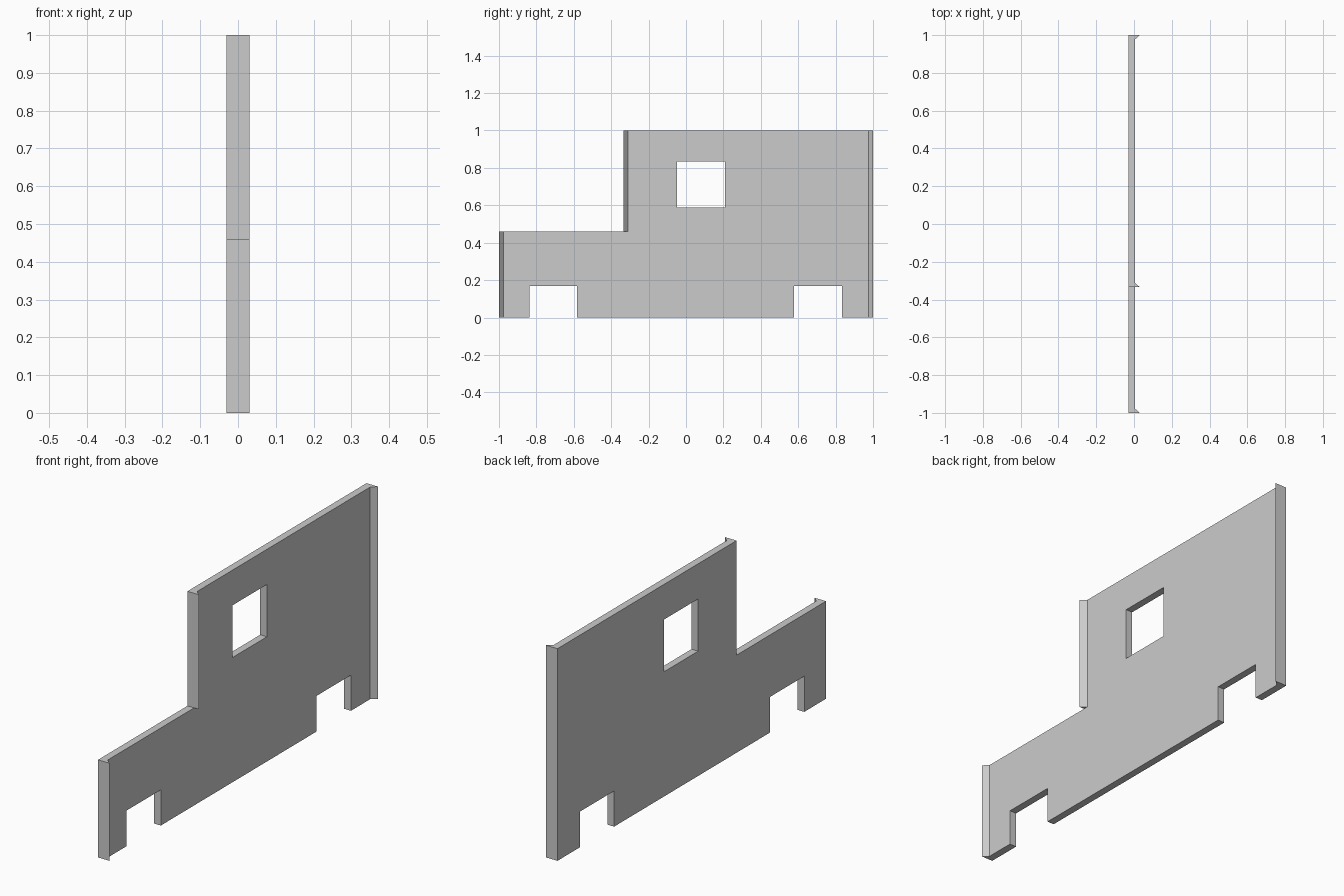
import bpy, bmesh
from mathutils import Vector

if "Cube" in bpy.data.objects:
    bpy.data.objects.remove(bpy.data.objects["Cube"])

X_BACK, X_FACE, X_TIP = -0.03, 0.005, 0.03   # plate back, plate front, lip tip
STEP_Y, STEP_Z = -0.334, 0.46                # where the tall part begins
LIP = 0.023


def prism(name, points, direction):
    """Extrude a closed profile along a direction into a solid."""
    bm = bmesh.new()
    face = bm.faces.new([bm.verts.new(p) for p in points])
    new = bmesh.ops.extrude_face_region(bm, geom=[face])["geom"]
    verts = [g for g in new if isinstance(g, bmesh.types.BMVert)]
    bmesh.ops.translate(bm, verts=verts, vec=Vector(direction))
    bmesh.ops.recalc_face_normals(bm, faces=bm.faces)
    mesh = bpy.data.meshes.new(name)
    bm.to_mesh(mesh)
    bm.free()
    obj = bpy.data.objects.new(name, mesh)
    bpy.context.collection.objects.link(obj)
    return obj


# Side panel: stepped outline with two wheel notches
outline = [(-1, 0), (-0.838, 0), (-0.838, 0.168), (-0.582, 0.168), (-0.582, 0),
           (0.578, 0), (0.578, 0.168), (0.834, 0.168), (0.834, 0), (1, 0),
           (1, 1), (STEP_Y, 1), (STEP_Y, STEP_Z), (-1, STEP_Z)]
panel = prism("side_panel", [(X_BACK, y, z) for y, z in outline],
              (X_FACE - X_BACK, 0, 0))

# Window opening
window = [(-0.048, 0.588), (0.208, 0.588), (0.208, 0.834), (-0.048, 0.834)]
cutter = prism("window_cutter", [(-0.1, y, z) for y, z in window], (0.2, 0, 0))
cutter.hide_render = True
cutter.hide_set(True)
cut = panel.modifiers.new("window", 'BOOLEAN')
cut.operation = 'DIFFERENCE'
cut.solver = 'EXACT'
cut.object = cutter

# Mitred lips along the upright edges: name, edge y, inward direction, z range
for name, y, inward, z0, z1 in [("front_lip", -1, 1, 0, STEP_Z),
                                ("step_lip", STEP_Y, 1, STEP_Z, 1),
                                ("rear_lip", 1, -1, 0, 1)]:
    prism(name, [(X_FACE, y, z0), (X_TIP, y, z0), (X_FACE, y + inward * LIP, z0)],
          (0, 0, z1 - z0))
